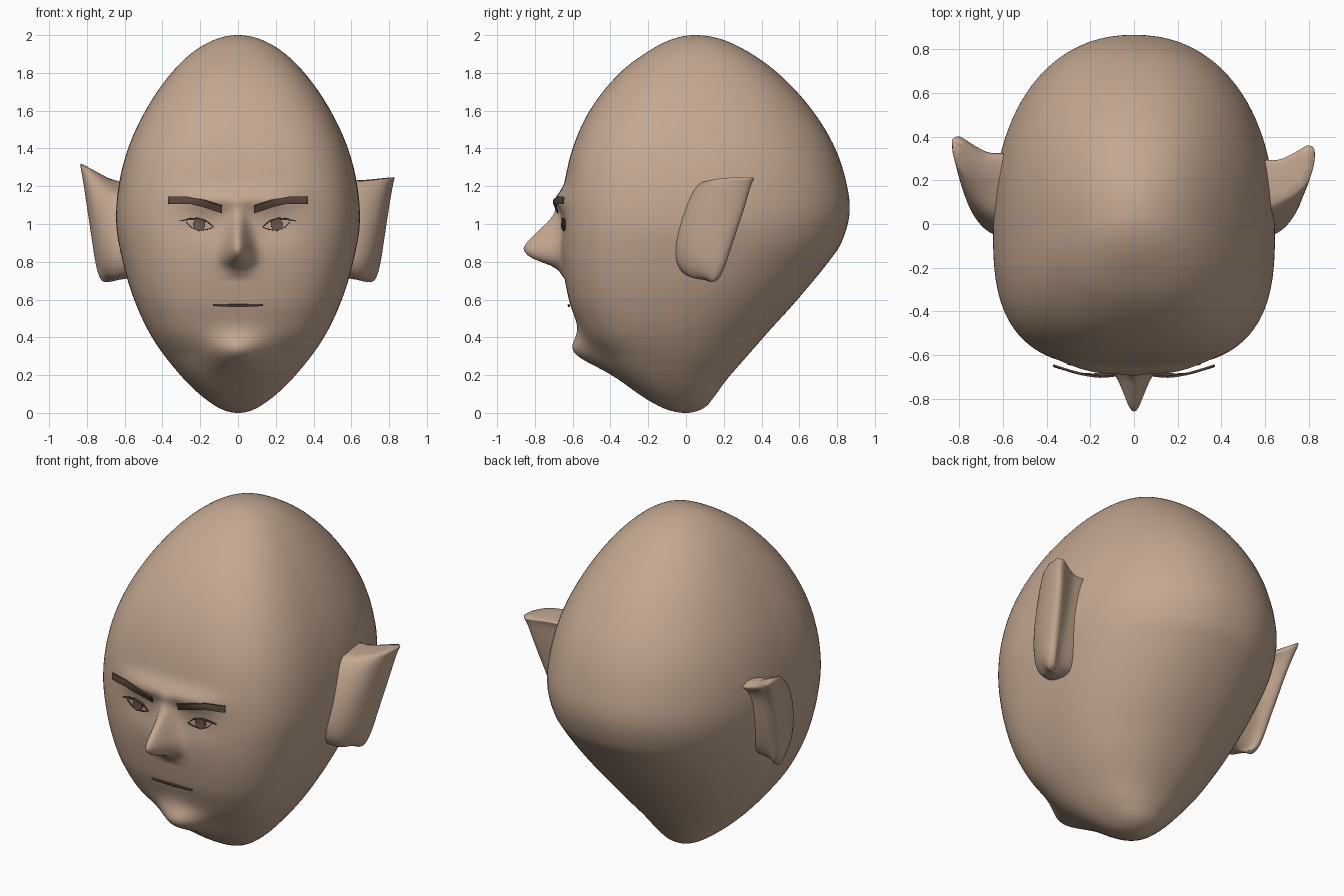
import bpy, bmesh, math

cube = bpy.data.objects.get("Cube")
if cube:
    bpy.data.objects.remove(cube, do_unlink=True)


def material(name, rgb):
    m = bpy.data.materials.new(name)
    m.use_nodes = True
    m.diffuse_color = (*rgb, 1)
    m.node_tree.nodes["Principled BSDF"].inputs["Base Color"].default_value = (*rgb, 1)
    return m


SKIN = material("skin", (0.55, 0.39, 0.285))
HAIR = material("dark brown", (0.105, 0.066, 0.048))
IRIS = material("iris brown", (0.16, 0.10, 0.075))


def make_object(name, bm, mat, smooth=True):
    bmesh.ops.recalc_face_normals(bm, faces=bm.faces)
    for f in bm.faces:
        f.smooth = smooth
    mesh = bpy.data.meshes.new(name)
    bm.to_mesh(mesh)
    bm.free()
    mesh.materials.append(mat)
    ob = bpy.data.objects.new(name, mesh)
    bpy.context.collection.objects.link(ob)
    return ob


def loft(bm, rings):
    """Join closed rings of points and cap both ends; return the last cap."""
    rows = [[bm.verts.new(p) for p in ring] for ring in rings]
    n = len(rows[0])
    for a, b in zip(rows, rows[1:]):
        for i in range(n):
            j = (i + 1) % n
            bm.faces.new((a[i], a[j], b[j], b[i]))
    bm.faces.new(rows[0])
    return bm.faces.new(rows[-1])


def curve(pts, t):
    """Smooth interpolation through (key, value) points."""
    if t <= pts[0][0]:
        return pts[0][1]
    if t >= pts[-1][0]:
        return pts[-1][1]
    k = next(i for i in range(len(pts) - 1) if pts[i + 1][0] >= t)

    def slope(i):
        a, b = pts[max(i - 1, 0)], pts[min(i + 1, len(pts) - 1)]
        return (b[1] - a[1]) / (b[0] - a[0])
    (x0, y0), (x1, y1) = pts[k], pts[k + 1]
    h = x1 - x0
    u = (t - x0) / h
    return ((2*u**3 - 3*u*u + 1) * y0 + (u**3 - 2*u*u + u) * h * slope(k)
            + (3*u*u - 2*u**3) * y1 + (u**3 - u*u) * h * slope(k + 1))


def angle(z):
    return math.acos(max(-1, min(1, 1 - z)))


def by_angle(pts):
    return [(angle(z), v) for z, v in pts]


# Head outline: half width, front and back against height
WIDTH = by_angle([(0, 0), (.05, .14), (.1, .205), (.2, .305), (.4, .455), (.6, .55),
                  (.8, .61), (1, .645), (1.2, .632), (1.4, .582), (1.6, .49),
                  (1.8, .352), (1.92, .225), (2, 0)])
FRONT = by_angle([(0, 0), (.05, -.17), (.1, -.25), (.2, -.37), (.3, -.45), (.4, -.535),
                  (.5, -.585), (.6, -.62), (.8, -.655), (1, -.66), (1.2, -.645), (1.4, -.6),
                  (1.6, -.51), (1.8, -.35), (1.92, -.19), (2, .05)])
BACK = by_angle([(0, 0), (.03, .1), (.1, .16), (.2, .235), (.4, .41), (.6, .59),
                 (.8, .755), (.9, .822), (1.05, .865), (1.2, .853), (1.4, .79), (1.6, .67),
                 (1.8, .485), (1.92, .315), (2, .05)])
NOSE = [(.71, 0), (.77, .045), (.82, .16), (.87, .2), (.95, .135), (1.02, .065),
        (1.08, .02), (1.16, 0)]
NOSE_WIDTH = [(.75, .075), (.87, .065), (1.0, .047), (1.1, .04)]


def section(z):
    a = angle(z)
    w, f, b = (curve(c, a) for c in (WIDTH, FRONT, BACK))
    cy = f + (b - f) * .43
    power = 2.2 + .8 * math.sin(a) ** 2
    return max(w, 1e-4), cy, max(cy - f, 1e-4), max(b - cy, 1e-4), power


def bump(x, z):
    """Forward relief: nose, brow ridge, eye sockets and chin."""
    def hill(cx, cz, sx, sz):
        return math.exp(-((x - cx) / sx) ** 2 - ((z - cz) / sz) ** 2)
    nose = curve(NOSE, z) * math.exp(-(x / curve(NOSE_WIDTH, z)) ** 2)
    brow = .035 * math.exp(-(x / .3) ** 4 - ((z - 1.13) / .055) ** 2)
    sockets = .012 * (hill(.19, .98, .11, .07) + hill(-.19, .98, .11, .07))
    chin = .125 * hill(0, .315, .15, .09)
    return nose + brow - sockets + chin


def face_y(x, z):
    w, cy, d, _, p = section(z)
    return cy - d * (1 - min(1, abs(x / w)) ** p) ** (1 / p) - bump(x, z)


SEGMENTS, ROWS = 160, 170
rings = []
for r in range(1, ROWS):
    z = 1 - math.cos(math.pi * r / ROWS)
    w, cy, front, back, p = section(z)
    ring = []
    for k in range(SEGMENTS):
        t = 2 * math.pi * k / SEGMENTS
        a = t - .6 * math.sin(t)          # denser towards the face
        s, c = math.sin(a), math.cos(a)
        d, n = (front, p) if c > 0 else (back, 2.2)
        rad = (abs(s / w) ** n + abs(c / d) ** n) ** (-1 / n)
        x, y = rad * s, cy - rad * c
        if c > 0:
            y -= bump(x, z) * min(1, c * 3)
        ring.append((x, y, z))
    rings.append(ring)
bm = bmesh.new()
loft(bm, rings)
make_object("head", bm, SKIN)

# Ears: rows of height at head, height at rim, front y, back y, rim x
EAR = [(.72, .68, .085, .15, .70), (.735, .70, .04, .18, .735), (.79, .78, 0, .21, .757),
       (.88, .88, -.01, .24, .772), (1, 1, .01, .285, .79), (1.12, 1.12, .055, .325, .808)]
TOPS = {1: [(1.2, 1.215, .10, .35, .825), (1.225, 1.25, .14, .37, .835)],
        -1: [(1.165, 1.22, .11, .365, .822), (1.19, 1.33, .21, .415, .842)]}
for side, label in ((1, "left"), (-1, "right")):
    rings = []
    for z_in, z_out, yf, yb, xe in EAR + TOPS[side]:
        dip = .02 + .16 * max(0, z_out - .9)      # hollow behind the rim
        outline = [(.5, yf - .05), (.6, yf - .06), (.67, yf - .035), (xe - .04, yf + .03),
                   (xe - .005, (yf + yb) / 2 + .02), (xe, yb - .02), (xe - .03, yb + .01),
                   (.69, yb - dip), (.62, yb - dip), (.5, yb - dip)]
        rings.append([(side * x, y,
                       z_in + (z_out - z_in) * max(0, (x - .62) / (xe - .62)) ** 1.5)
                      for x, y in outline])
    bm = bmesh.new()
    top_cap = loft(bm, rings)
    # Firm up the top rim
    crease = bm.edges.layers.float.new("crease_edge")
    for e in top_cap.edges:
        e[crease] = .5
    ear = make_object(label + "_ear", bm, SKIN)
    sub = ear.modifiers.new("smooth", "SUBSURF")
    sub.levels = sub.render_levels = 2


def strip(name, top, bottom, mat, lift, sweep=0):
    """Thin plate draped on the face between two lines of (x, z) points."""
    bm = bmesh.new()
    cols = []
    for i in range(len(top) - 1):
        for s in range(4 if i < len(top) - 2 else 5):
            u = s / 4
            (ax, az), (bx, bz) = [tuple(p + (q - p) * u for p, q in zip(l[i], l[i + 1]))
                                  for l in (top, bottom)]
            col = []
            for v in (0, .5, 1):
                x, z = ax + (bx - ax) * v, az + (bz - az) * v
                col.append(bm.verts.new((x, face_y(x, z) - lift - sweep * x * x, z)))
            cols.append(col)
    for a, b in zip(cols, cols[1:]):
        for j in (0, 1):
            bm.faces.new((a[j], b[j], b[j + 1], a[j + 1]))
    ob = make_object(name, bm, mat, smooth=False)
    solid = ob.modifiers.new("thickness", "SOLIDIFY")
    solid.thickness, solid.offset = .009, 0


# Brows, lids and irises on both sides
BROW = ([(.085, 1.097), (.18, 1.128), (.265, 1.144), (.37, 1.144)],
        [(.085, 1.058), (.18, 1.09), (.255, 1.107), (.37, 1.107)])
UPPER_LID = ([(.13, .985), (.165, 1.018), (.215, 1.033), (.26, 1.03), (.305, 1.018)],
             [(.13, .982), (.165, 1.01), (.215, 1.023), (.26, 1.021), (.305, 1.014)])
LOWER_LID = ([(.13, .985), (.165, .973), (.21, .968), (.25, .985), (.275, 1.01)],
             [(.13, .982), (.165, .969), (.21, .964), (.25, .981), (.275, 1.007)])
arc = [math.pi * i / 8 for i in range(9)]
DISC = ([(.206 - .032 * math.cos(a), .998 + .028 * math.sin(a)) for a in arc],
        [(.206 - .032 * math.cos(a), .998 - .032 * math.sin(a)) for a in arc])
for side, label in ((1, "left"), (-1, "right")):
    for part, lines, mat, lift, sweep in (("eyebrow", BROW, HAIR, .014, .17),
                                          ("upper_lid", UPPER_LID, HAIR, .008, 0),
                                          ("lower_lid", LOWER_LID, HAIR, .006, 0),
                                          ("iris", DISC, IRIS, .004, 0)):
        top, bottom = [[(side * x, z) for x, z in line] for line in lines]
        strip(label + "_" + part, top, bottom, mat, lift, sweep)

# Mouth line
strip("mouth", [(-.132, .572), (0, .575), (.132, .572)],
      [(-.132, .567), (0, .561), (.132, .567)], HAIR, .01)
